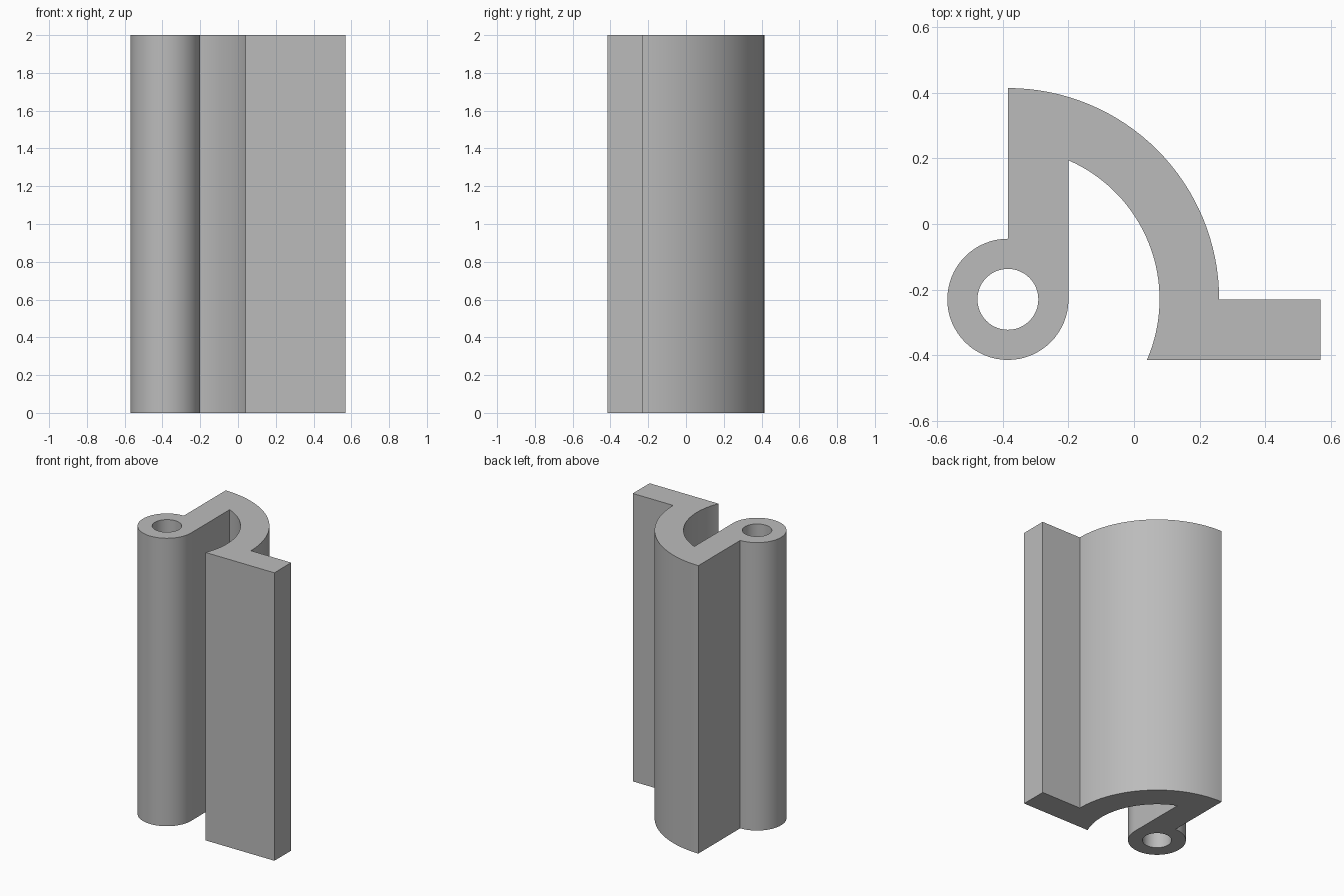
import bpy, bmesh
from math import radians, degrees, asin, acos, cos, sin, sqrt
from mathutils import Vector

cube = bpy.data.objects.get("Cube")
if cube:
    bpy.data.objects.remove(cube, do_unlink=True)

HEIGHT = 2.0
PIVOT = Vector((-0.385, -0.23, 0))    # shared centre of the barrel and the curved wall
BARREL, BORE = 0.185, 0.093           # barrel and pin-hole radii
OUTER, INNER = 0.645, 0.463           # curved wall radii
FLANGE_END = 0.57


def arc(radius, start, end, steps):
    """Points on an arc about the pivot, angles in degrees."""
    angles = [radians(start + (end - start) * i / steps) for i in range(steps + 1)]
    return [PIVOT + Vector((cos(a), sin(a), 0)) * radius for a in angles]


def add_loop(bm, points):
    verts = [bm.verts.new(p) for p in points]
    return [bm.edges.new((a, b)) for a, b in zip(verts, verts[1:] + verts[:1])]


# Outline: barrel, straight web, curved wall and flat flange
flange_bottom = PIVOT.y - BARREL
wall_foot = degrees(asin(-BARREL / INNER))
web_top = degrees(acos(BARREL / INNER))
outline = arc(BARREL, 90, 360, 48)
outline += arc(INNER, web_top, wall_foot, 32)
outline += [Vector((FLANGE_END, flange_bottom, 0)), Vector((FLANGE_END, PIVOT.y, 0))]
outline += arc(OUTER, 0, 90, 32)

# Fill the profile around the bore and extrude it to full height
bm = bmesh.new()
edges = add_loop(bm, outline) + add_loop(bm, arc(BORE, 0, 360, 48)[:-1])
bmesh.ops.triangle_fill(bm, edges=edges, use_beauty=True, normal=(0, 0, 1))
extruded = bmesh.ops.extrude_face_region(bm, geom=bm.faces[:], use_keep_orig=True)
top = [v for v in extruded["geom"] if isinstance(v, bmesh.types.BMVert)]
bmesh.ops.translate(bm, verts=top, vec=(0, 0, HEIGHT))
bmesh.ops.recalc_face_normals(bm, faces=bm.faces[:])
mesh = bpy.data.meshes.new("hinge_profile")
bm.to_mesh(mesh)
bm.free()

hinge = bpy.data.objects.new("hinge_profile", mesh)
bpy.context.collection.objects.link(hinge)

# Plain grey metal
grey = bpy.data.materials.new("mid_grey")
grey.use_nodes = True
colour = (0.5, 0.5, 0.5, 1)
grey.diffuse_color = colour
grey.node_tree.nodes["Principled BSDF"].inputs["Base Color"].default_value = colour
mesh.materials.append(grey)

# Smooth the round walls, keep corners crisp
bpy.ops.object.select_all(action="DESELECT")
hinge.select_set(True)
bpy.context.view_layer.objects.active = hinge
bpy.ops.object.shade_smooth_by_angle(angle=radians(25))
